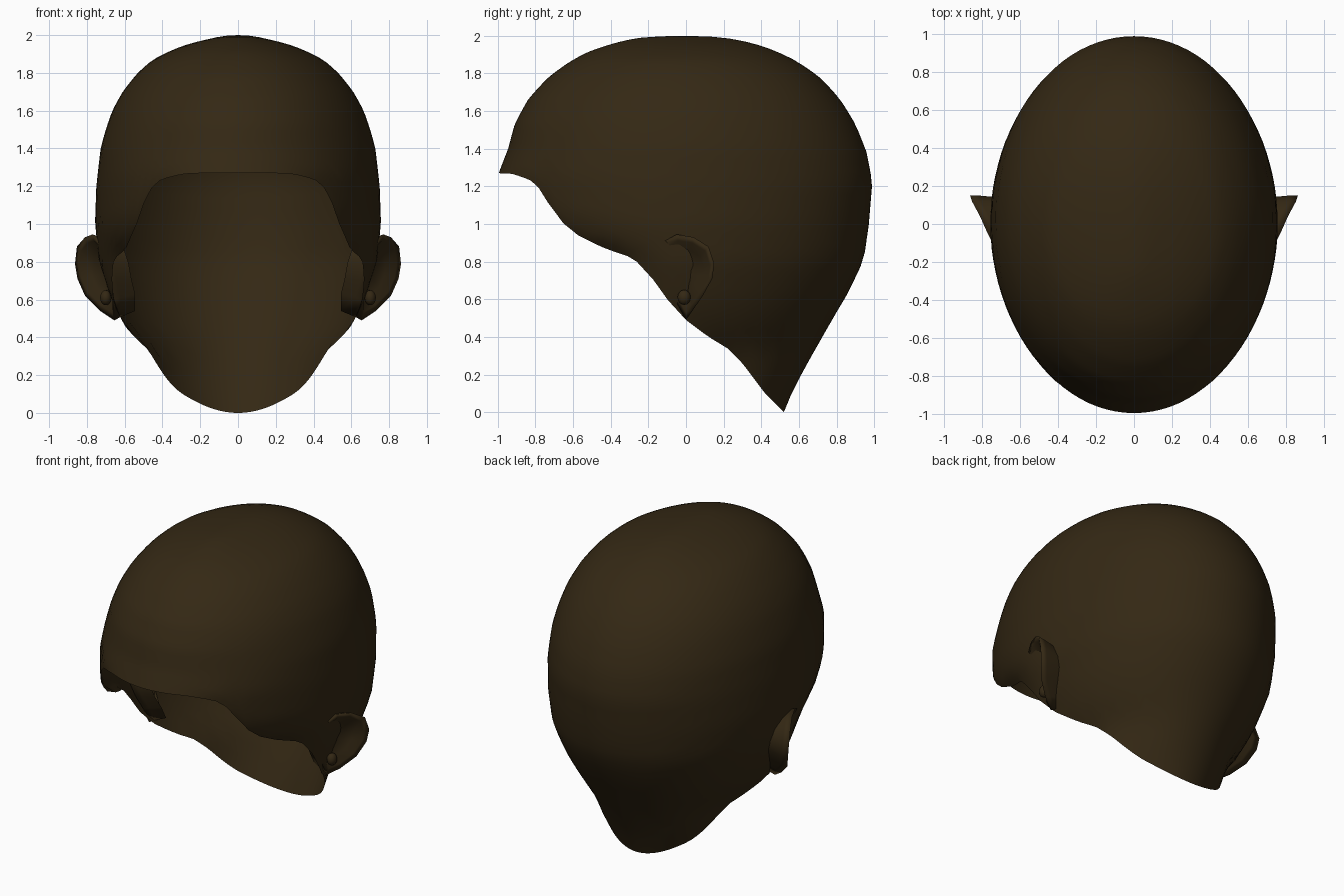
import bpy, bmesh, math

if "Cube" in bpy.data.objects:
    bpy.data.objects.remove(bpy.data.objects["Cube"])

brown = bpy.data.materials.new("dark brown")
brown.diffuse_color = (0.034, 0.021, 0.007, 1)
brown.use_nodes = True
brown.node_tree.nodes["Principled BSDF"].inputs["Base Color"].default_value = brown.diffuse_color


def lerp(table, k):
    """Piecewise linear lookup in (key, value) pairs sorted by key."""
    if k <= table[0][0]:
        return table[0][1]
    for (a, va), (b, vb) in zip(table, table[1:]):
        if k <= b:
            return va + (vb - va) * (k - a) / (b - a)
    return table[-1][1]


def by_depth(pairs):
    """Re-key a (z, size) profile by sqrt(2 - z) so the crown stays round."""
    return sorted((math.sqrt(2 - z), v) for z, v in pairs)


# Head profiles by height: half width, reach to the back, reach to the front
WIDTH = by_depth([(2, 0), (1.98, .15), (1.94, .3), (1.87, .45), (1.8, .53), (1.7, .61),
                  (1.6, .665), (1.5, .70), (1.4, .727), (1.2, .75), (1, .757), (.8, .735),
                  (.6, .67), (.46, .6), (.33, .5), (.13, .46), (0, .38)])
BACK = by_depth([(2, 0), (1.99, .2), (1.95, .39), (1.88, .56), (1.78, .71), (1.66, .82),
                 (1.53, .90), (1.38, .96), (1.22, .99), (1, .972), (.81, .945), (.64, .865),
                 (.4, .725), (.25, .64), (.12, .57), (0, .52)])
FRONT = by_depth([(2, 0), (1.99, .24), (1.955, .4), (1.91, .53), (1.86, .62), (1.78, .73),
                  (1.66, .84), (1.53, .91), (1.4, .945), (1.27, .995), (1.06, .97),
                  (.93, .86), (.82, .6), (.6, .5), (0, .4)])
# Lower edge of the shell, seen from the side (y, z)
EDGE = [(-1, 1.27), (-.93, 1.268), (-.87, 1.25), (-.8, 1.22), (-.7, 1.06), (-.64, .99),
        (-.56, .93), (-.42, .865), (-.28, .82), (-.17, .70), (-.1, .60), (0, .49),
        (.12, .40), (.22, .34), (.3, .26), (.42, .1), (.52, 0), (1, 0)]


def head_point(a, z):
    u = math.sqrt(max(2 - z, 0))
    c = math.cos(a)
    reach = lerp(BACK if c > 0 else FRONT, u)
    return (lerp(WIDTH, u) * math.sin(a), reach * c, z)


def edge_height(a):
    lo, hi = 0.0, 2.0
    for _ in range(30):
        mid = (lo + hi) / 2
        if mid < lerp(EDGE, head_point(a, mid)[1]):
            lo = mid
        else:
            hi = mid
    return hi


def bridge(bm, r0, r1):
    n = len(r0)
    for i in range(n):
        bm.faces.new((r0[i], r0[(i + 1) % n], r1[(i + 1) % n], r1[i]))


def finish(bm, name):
    bmesh.ops.recalc_face_normals(bm, faces=bm.faces)
    me = bpy.data.meshes.new(name)
    bm.to_mesh(me)
    bm.free()
    me.materials.append(brown)
    for p in me.polygons:
        p.use_smooth = True
    ob = bpy.data.objects.new(name, me)
    bpy.context.collection.objects.link(ob)
    return ob


# Scalp: open shell running from the crown down to the lower edge
SEG, ROWS = 96, 36
bm = bmesh.new()
crown = bm.verts.new((0, 0, 2))
angles = [2 * math.pi * i / SEG for i in range(SEG)]
ends = [edge_height(a) for a in angles]
prev = None
for r in range(1, ROWS + 1):
    t = (r / ROWS) ** 1.7
    ring = [bm.verts.new(head_point(a, 2 - (2 - e) * t)) for a, e in zip(angles, ends)]
    if prev:
        bridge(bm, prev, ring)
    else:
        for i in range(SEG):
            bm.faces.new((crown, ring[i], ring[(i + 1) % SEG]))
    prev = ring
finish(bm, "scalp")

# Ears: flared rim, hollow bowl in front, tapered back sunk into the head
RIM = [(.73, -.13, .90), (.77, -.05, .945), (.81, .04, .93), (.853, .12, .88),
       (.863, .15, .79), (.85, .14, .71), (.81, .09, .62), (.73, .035, .54),
       (.655, 0, .49), (.655, -.06, .60), (.68, -.11, .70), (.70, -.15, .81)]
MID = (.75, 0, .74)


def ear_ring(bm, side, scale, dx, dy=0):
    ring = []
    for x, y, z in RIM:
        p = [m + (v - m) * scale for v, m in zip((x, y, z), MID)]
        ring.append(bm.verts.new((side * (p[0] + dx), p[1] + dy, p[2])))
    return ring


for side, label in ((1, "right_ear"), (-1, "left_ear")):
    bm = bmesh.new()
    rings = [ear_ring(bm, side, .8, -.13, .02), ear_ring(bm, side, .93, -.04, .01),
             ear_ring(bm, side, 1, 0), ear_ring(bm, side, .84, -.005),
             ear_ring(bm, side, .62, -.04), ear_ring(bm, side, .3, -.055)]
    for r0, r1 in zip(rings, rings[1:]):
        bridge(bm, r0, r1)
    bm.faces.new(rings[-1])
    finish(bm, label)

    # Small fold above the lobe
    bm = bmesh.new()
    bmesh.ops.create_uvsphere(bm, u_segments=12, v_segments=8, radius=1)
    for v in bm.verts:
        v.co = (side * (.70 + .03 * v.co.x), -.01 + .035 * v.co.y, .61 + .04 * v.co.z)
    finish(bm, label + "_fold")
